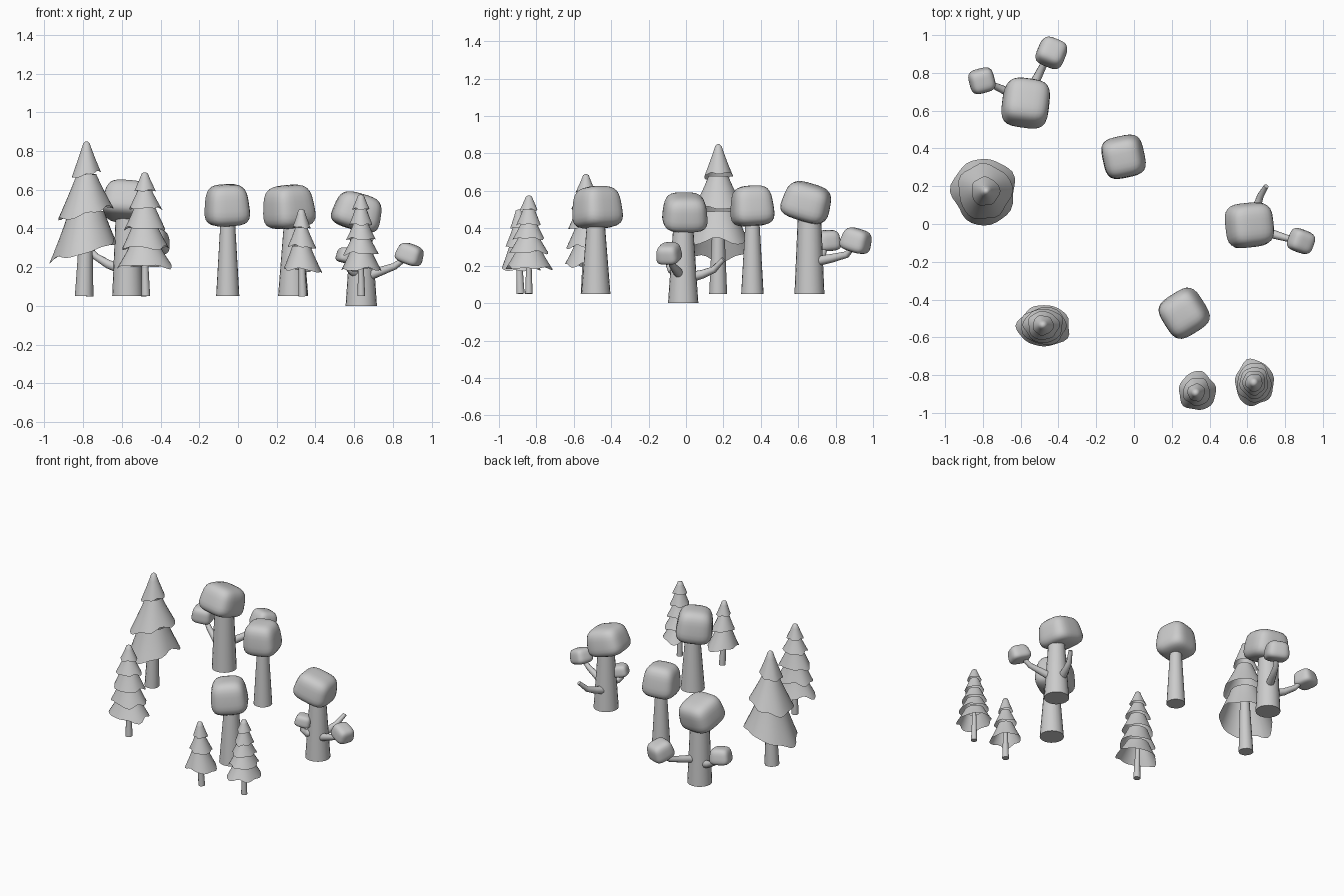
import bpy, bmesh, math, random
from mathutils import Vector, Euler

if "Cube" in bpy.data.objects:
    bpy.data.objects.remove(bpy.data.objects["Cube"])

random.seed(4)


def finish(name, bm, angle=40):
    bmesh.ops.recalc_face_normals(bm, faces=bm.faces)
    me = bpy.data.meshes.new(name)
    bm.to_mesh(me)
    bm.free()
    ob = bpy.data.objects.new(name, me)
    bpy.context.collection.objects.link(ob)
    bpy.ops.object.select_all(action='DESELECT')
    ob.select_set(True)
    bpy.context.view_layer.objects.active = ob
    bpy.ops.object.shade_smooth_by_angle(angle=math.radians(angle))
    return ob


def loft(name, rings, caps=(True, True), angle=40):
    bm = bmesh.new()
    vr = [[bm.verts.new(p) for p in r] for r in rings]
    n = len(vr[0])
    for a, b in zip(vr, vr[1:]):
        for i in range(n):
            j = (i + 1) % n
            bm.faces.new((a[i], a[j], b[j], b[i]))
    if caps[0]:
        bm.faces.new(vr[0])
    if caps[1]:
        bm.faces.new(vr[-1])
    return finish(name, bm, angle)


def tube(name, pts, radii, n=16):
    """Tapered round tube along a path: trunks and branches."""
    pts = [Vector(p) for p in pts]
    rings = []
    for k, p in enumerate(pts):
        d = pts[min(k + 1, len(pts) - 1)] - pts[max(k - 1, 0)]
        q = Vector((0, 0, 1)).rotation_difference(d)
        rings.append([p + q @ Vector((radii[k] * math.cos(2 * math.pi * i / n),
                                      radii[k] * math.sin(2 * math.pi * i / n), 0))
                      for i in range(n)])
    return loft(name, rings)


def leaf_block(name, centre, half, rot, taper=0.1):
    """Rounded, slightly tapered box of foliage."""
    bm = bmesh.new()
    bmesh.ops.create_cube(bm, size=2)
    bmesh.ops.subdivide_edges(bm, edges=bm.edges[:], cuts=7, use_grid_fill=True)
    q = Euler([math.radians(a) for a in rot]).to_matrix()
    for v in bm.verts:
        p = v.co
        p = p / sum(abs(c) ** 3.6 for c in p) ** (1 / 3.6)
        t = 1 - taper * p.z
        v.co = Vector(centre) + q @ Vector((p.x * half[0] * t, p.y * half[1] * t, p.z * half[2]))
    return finish(name, bm, 60)


def pine(name, base, trunk_r, tip, tiers, squash=1.0, tilt=(0, 0)):
    """Trunk plus stacked wavy skirts; tiers = (bottom z, radius) from the top down."""
    tx, ty, tz = tip
    tube(name + "_trunk", [(base[0], base[1], 0.05), (tx, ty, tiers[-2][0])],
         [trunk_r, trunk_r * 0.6], 12)
    n, top_z, top_r = 32, tz, 0.014
    for k, (bz, br) in enumerate(tiers):
        ph = [random.uniform(0, 6.28) for _ in range(3)]
        grow = (k + 1) / len(tiers)
        rings = []
        if k == 0:
            rings.append([(tx + 0.005 * math.cos(2 * math.pi * i / n),
                           ty + 0.005 * math.sin(2 * math.pi * i / n), tz) for i in range(n)])
        for t in (0.06, 0.3, 0.55, 0.8, 1):
            ring = []
            for i in range(n):
                a = 2 * math.pi * i / n
                wave = (math.sin(3 * a + ph[0]) + math.sin(5 * a + ph[1])
                        + 0.6 * math.sin(7 * a + ph[2])) / 2.6
                r = (top_r + (br - top_r) * t ** 1.1) * (1 + 0.09 * wave * t * t)
                lean = (tilt[0] * math.cos(a) + tilt[1] * math.sin(a)) * t * grow
                z = top_z + (bz - top_z) * t - br * 0.13 * wave * t ** 3 + lean
                f = t * grow
                x = tx + (base[0] - tx) * f + r * math.cos(a)
                y = ty + (base[1] - ty) * f + r * math.sin(a) * (1 - (1 - squash) * grow)
                ring.append((x, y, z))
            rings.append(ring)
        loft(f"{name}_skirt_{k + 1}", rings, (k == 0, False), 50)
        top_z, top_r = bz + (0.15 * br), br * 0.62


# Round-crowned trees: trunks
for name, x, y, z, r0, r1, h in (("back_left", -0.57, 0.66, 0.05, 0.08, 0.06, 0.52),
                                 ("middle", -0.053, 0.355, 0.05, 0.06, 0.034, 0.50),
                                 ("front", 0.285, -0.482, 0.05, 0.078, 0.042, 0.50),
                                 ("right", 0.637, -0.015, 0.0, 0.081, 0.05, 0.46)):
    tube(name + "_tree_trunk", [(x, y, z), (x, y, h)], [r0, r1], 20)

# Crowns
leaf_block("back_left_tree_crown", (-0.57, 0.645, 0.54), (0.122, 0.125, 0.10), (-17, 4, -8), 0.08)
leaf_block("middle_tree_crown", (-0.057, 0.353, 0.52), (0.108, 0.108, 0.108), (3, -3, 12), 0.1)
leaf_block("front_tree_crown", (0.262, -0.475, 0.512), (0.115, 0.115, 0.112), (0, -6, 32), 0.1)
leaf_block("right_tree_crown", (0.617, -0.005, 0.487), (0.122, 0.115, 0.095), (0, 16, 6), 0.1)

# Branches
branches = (
    ("back_left_branch_a", [(-0.6, 0.67, 0.19), (-0.67, 0.70, 0.215), (-0.735, 0.73, 0.255), (-0.79, 0.75, 0.32)]),
    ("back_left_branch_b", [(-0.56, 0.68, 0.22), (-0.51, 0.78, 0.24), (-0.47, 0.86, 0.26), (-0.44, 0.90, 0.31)]),
    ("right_branch_a", [(0.66, -0.03, 0.15), (0.74, -0.055, 0.18), (0.81, -0.075, 0.205), (0.87, -0.085, 0.25)]),
    ("right_branch_b", [(0.63, 0.03, 0.14), (0.65, 0.09, 0.155), (0.67, 0.15, 0.18), (0.70, 0.20, 0.235)]),
    ("right_branch_c", [(0.63, -0.03, 0.17), (0.59, -0.08, 0.18), (0.57, -0.09, 0.2), (0.565, -0.08, 0.25)]))
for name, path in branches:
    tube(name, path, [0.028, 0.023, 0.018, 0.013], 10)

# Small leaf blocks at the branch tips
leaf_block("back_left_tip_a", (-0.803, 0.757, 0.335), (0.066, 0.064, 0.055), (5, 5, 15))
leaf_block("back_left_tip_b", (-0.435, 0.91, 0.335), (0.074, 0.074, 0.063), (-17, 0, -22))
leaf_block("right_tip_a", (0.888, -0.092, 0.267), (0.066, 0.06, 0.052), (0, 20, -20))
leaf_block("right_tip_c", (0.565, -0.07, 0.26), (0.052, 0.05, 0.04), (0, 10, 20))

# Pines
pine("big_pine", (-0.795, 0.172), 0.048, (-0.783, 0.173, 0.85),
     [(0.68, 0.075), (0.48, 0.142), (0.285, 0.168)], 1.05, (0.05, 0.01))
pine("left_pine", (-0.477, -0.54), 0.023, (-0.482, -0.535, 0.69),
     [(0.595, 0.055), (0.505, 0.083), (0.40, 0.104), (0.30, 0.12), (0.205, 0.14)], 0.78)
pine("front_pine", (0.335, -0.885), 0.022, (0.327, -0.895, 0.50),
     [(0.405, 0.046), (0.305, 0.072), (0.185, 0.098)], 1.05, (-0.01, 0))
pine("right_front_pine", (0.637, -0.84), 0.02, (0.635, -0.84, 0.575),
     [(0.50, 0.045), (0.42, 0.06), (0.345, 0.075), (0.27, 0.09), (0.188, 0.102)], 1.2)
